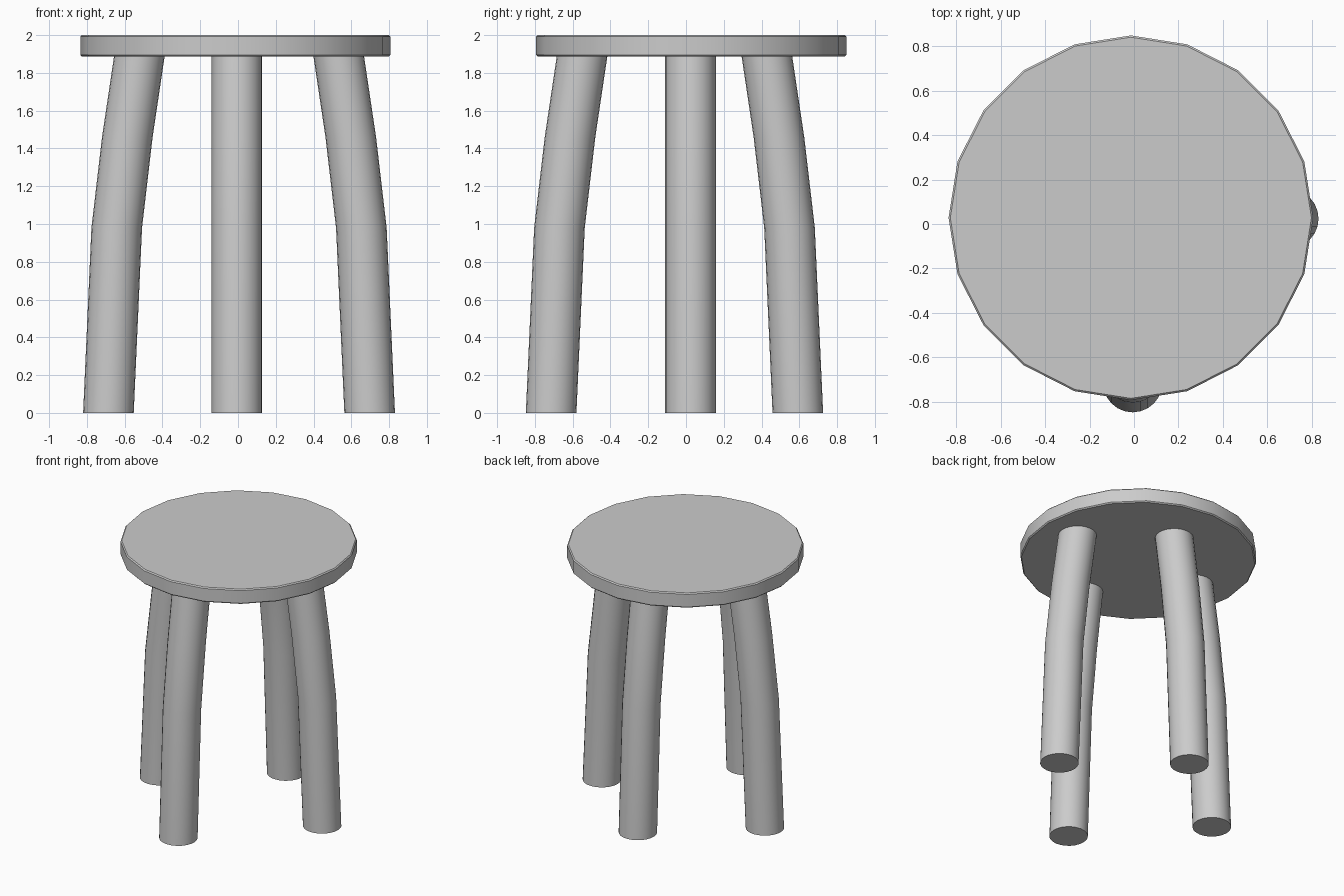
import bpy, bmesh, math

if "Cube" in bpy.data.objects:
    bpy.data.objects.remove(bpy.data.objects["Cube"])

SEAT_X, SEAT_Y = -0.014, 0.028
LEG_R, SIDES = 0.134, 24


def finish(name, bm, angle):
    bmesh.ops.recalc_face_normals(bm, faces=bm.faces)
    me = bpy.data.meshes.new(name)
    bm.to_mesh(me)
    bm.free()
    ob = bpy.data.objects.new(name, me)
    bpy.context.collection.objects.link(ob)
    bpy.ops.object.select_all(action='DESELECT')
    ob.select_set(True)
    bpy.context.view_layer.objects.active = ob
    bpy.ops.object.shade_smooth_by_angle(angle=math.radians(angle))
    return ob


def tube(bm, rings):
    """Capped lofted tube through rings of (x, y, z, radius, sides)."""
    prev = None
    loops = []
    for x, y, z, r, n in rings:
        loops.append([bm.verts.new((x + r * math.cos(2 * math.pi * i / n),
                                    y + r * math.sin(2 * math.pi * i / n), z))
                      for i in range(n)])
    for a, b in zip(loops, loops[1:]):
        n = len(a)
        for i in range(n):
            bm.faces.new((a[i], a[(i + 1) % n], b[(i + 1) % n], b[i]))
    bm.faces.new(loops[0][::-1])
    bm.faces.new(loops[-1])


# Seat: twenty-sided disc with a fine softened rim
bm = bmesh.new()
profile = [(1.887, 0.813), (1.895, 0.821), (1.992, 0.821), (2.0, 0.813)]
tube(bm, [(SEAT_X, SEAT_Y, z, r, 20) for z, r in profile])
finish("seat", bm, 30)

# Legs: round posts that bend inward toward the seat
bend = [(0.0, 0.0), (0.98, 0.044), (1.46, 0.1), (1.89, 0.164)]
legs = {
    "left_leg": (-0.686, 0.024, 1, 0),
    "right_leg": (0.697, 0.024, -1, 0),
    "front_leg": (-0.006, -0.714, 0, 1),
    "back_leg": (-0.006, 0.592, 0, -1),
}
for name, (x, y, dx, dy) in legs.items():
    bm = bmesh.new()
    tube(bm, [(x + dx * d, y + dy * d, z, LEG_R, SIDES) for z, d in bend])
    finish(name, bm, 30)
